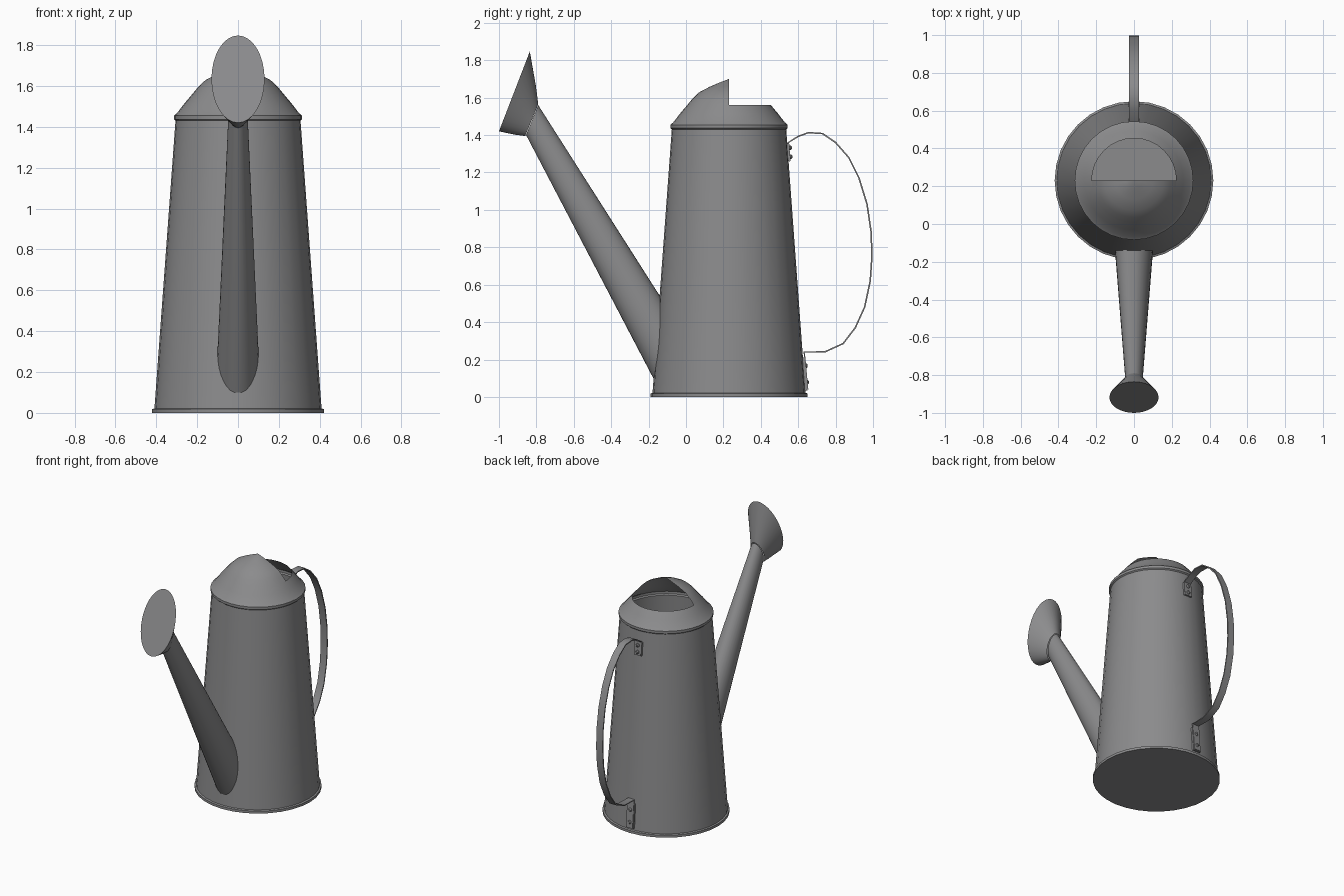
import bpy, bmesh
from math import sin, cos, pi
from mathutils import Vector

cube = bpy.data.objects.get("Cube")
if cube:
    bpy.data.objects.remove(cube, do_unlink=True)

metal = bpy.data.materials.new("grey metal")
metal.use_nodes = True
GREY = (0.26, 0.26, 0.265, 1)
metal.diffuse_color = GREY
metal.node_tree.nodes["Principled BSDF"].inputs["Base Color"].default_value = GREY

CY = 0.23      # centre of the can along y
SIDES = 32


def finish(name, bm, angle=0.6):
    bmesh.ops.recalc_face_normals(bm, faces=bm.faces)
    mesh = bpy.data.meshes.new(name)
    bm.to_mesh(mesh)
    bm.free()
    mesh.materials.append(metal)
    ob = bpy.data.objects.new(name, mesh)
    bpy.context.collection.objects.link(ob)
    bpy.ops.object.select_all(action='DESELECT')
    ob.select_set(True)
    bpy.context.view_layer.objects.active = ob
    bpy.ops.object.shade_smooth_by_angle(angle=angle)
    return ob


def loft(name, rings, cap_start=False, cap_end=False, closed=True):
    """Skin a list of equally long point rings."""
    bm = bmesh.new()
    loops = [[bm.verts.new(p) for p in ring] for ring in rings]
    n = len(loops[0])
    for a, b in zip(loops, loops[1:]):
        for i in range(n if closed else n - 1):
            j = (i + 1) % n
            bm.faces.new((a[i], a[j], b[j], b[i]))
    if cap_start:
        bm.faces.new(loops[0])
    if cap_end:
        bm.faces.new(loops[-1])
    bmesh.ops.remove_doubles(bm, verts=bm.verts, dist=0.0005)
    return finish(name, bm)


def turned(profile, sweep=2 * pi, start=0.0):
    """Rings of a shape turned about the can's axis."""
    count = SIDES if sweep > 6 else SIDES // 2 + 1
    step = 2 * pi / SIDES
    return [[(r * cos(start + i * step), CY + r * sin(start + i * step), z)
             for i in range(count)] for r, z in profile]


def ellipse(top, bottom, half_x):
    """Tilted ellipse between two (y, z) points on the mid plane."""
    t, b = Vector((0, *top)), Vector((0, *bottom))
    mid, half = (t + b) / 2, (t - b) / 2
    return [mid + half * cos(a) + Vector((half_x * sin(a), 0, 0))
            for a in (2 * pi * i / SIDES for i in range(SIDES))]


# Can: base rim, tapered wall, shoulder bead and lower part of the dome
loft("can_body", turned([
    (0.42, 0), (0.42, 0.018), (0.409, 0.022), (0.306, 1.43), (0.314, 1.437),
    (0.314, 1.455), (0.298, 1.468), (0.262, 1.515), (0.224, 1.56)]),
    cap_start=True)

# Half dome covering the front of the opening
loft("hood", turned([
    (0.224, 1.56), (0.195, 1.595), (0.158, 1.63), (0.10, 1.66),
    (0.045, 1.683), (0, 1.70)], sweep=pi, start=pi), closed=False)

# Spout, reaching a little way into the can
loft("spout", [
    ellipse((-0.09, 0.455), (-0.13, 0.03), 0.103),
    ellipse((-0.14, 0.54), (-0.18, 0.11), 0.099),
    ellipse((-0.79, 1.56), (-0.855, 1.40), 0.046)])

# Flared rose with a flat oval face
loft("rose", [
    ellipse((-0.79, 1.565), (-0.86, 1.395), 0.05),
    ellipse((-0.803, 1.665), (-0.915, 1.402), 0.076),
    ellipse((-0.835, 1.847), (-1.0, 1.42), 0.13)], cap_end=True)

# Strap handle: flat band following a bent path
path = [Vector((0, y, z)) for y, z in (
    (0.556, 1.26), (0.547, 1.36), (0.60, 1.393), (0.655, 1.413), (0.73, 1.408),
    (0.80, 1.36), (0.87, 1.28), (0.925, 1.17), (0.968, 1.03), (0.99, 0.88),
    (0.994, 0.75), (0.985, 0.62), (0.955, 0.48), (0.905, 0.37),
    (0.84, 0.285), (0.745, 0.242), (0.632, 0.24), (0.65, 0.04))]
HALF_W, HALF_T = 0.026, 0.004
sections = []
for i, p in enumerate(path):
    d = (path[min(i + 1, len(path) - 1)] - path[max(i - 1, 0)]).normalized()
    n = Vector((0, d.z, -d.y)) * HALF_T
    w = Vector((HALF_W, 0, 0))
    sections.append([p + n - w, p + n + w, p - n + w, p - n - w])
loft("handle", sections, cap_start=True, cap_end=True)


# Mounting plates and rivets where the handle meets the can
def mount(label, z_low, z_high):
    def wall(z):
        return CY + 0.409 - 0.0732 * z
    loft(label + "_handle_plate", [
        [(s * 0.03, wall(z) + o, z) for s, o in ((-1, -0.01), (1, -0.01), (1, 0.012), (-1, 0.012))]
        for z in (z_low, z_high)], cap_start=True, cap_end=True)
    for k, f in (("lower", 0.25), ("upper", 0.75)):
        z = z_low + f * (z_high - z_low)
        loft(f"{label}_{k}_rivet", [
            [(r * cos(2 * pi * i / 10), wall(z) + o, z + r * sin(2 * pi * i / 10)) for i in range(10)]
            for r, o in ((0.013, 0.008), (0.013, 0.018), (0.007, 0.024))], cap_end=True)


mount("top", 1.26, 1.355)
mount("bottom", 0.035, 0.21)
